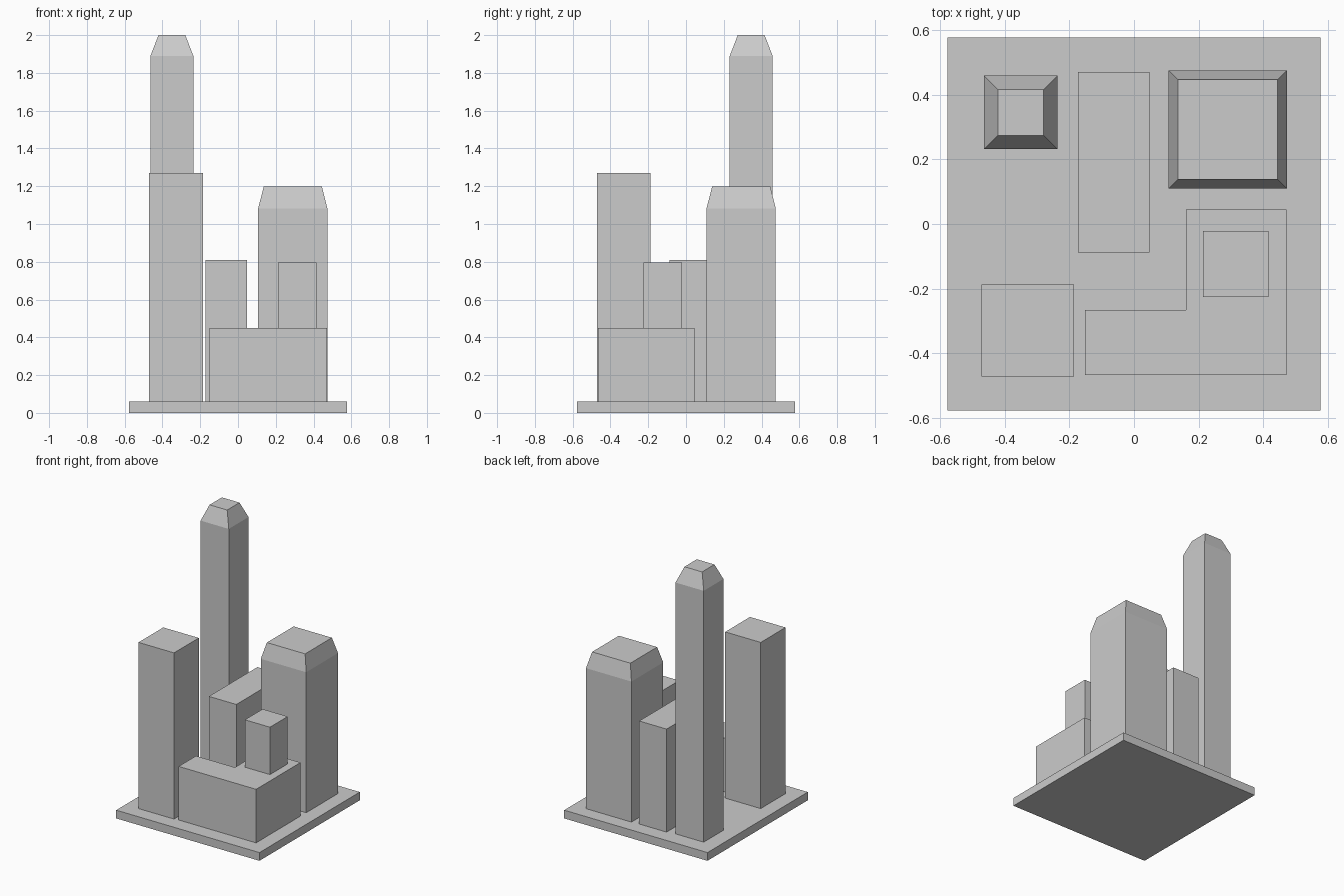
import bpy
import bmesh

if "Cube" in bpy.data.objects:
    bpy.data.objects.remove(bpy.data.objects["Cube"])

BASE_TOP = 0.06


def prism(name, outline, z0, z1):
    """Extrude a counter-clockwise footprint from z0 to z1."""
    bm = bmesh.new()
    face = bm.faces.new([bm.verts.new((x, y, z0)) for x, y in outline])
    ext = bmesh.ops.extrude_face_region(bm, geom=[face], use_keep_orig=True)
    top = [v for v in ext["geom"] if isinstance(v, bmesh.types.BMVert)]
    for v in top:
        v.co.z = z1
    bmesh.ops.recalc_face_normals(bm, faces=bm.faces)
    return finish(name, bm)


def finish(name, bm):
    mesh = bpy.data.meshes.new(name)
    bm.to_mesh(mesh)
    bm.free()
    obj = bpy.data.objects.new(name, mesh)
    bpy.context.collection.objects.link(obj)
    return obj


def rect(x0, x1, y0, y1):
    return [(x0, y0), (x1, y0), (x1, y1), (x0, y1)]


def crowned_tower(name, cx, cy, width, top_width, shoulder, height):
    """Square tower with a tapered crown."""
    bm = bmesh.new()
    rings = []
    for w, z in ((width, BASE_TOP), (width, shoulder), (top_width, height)):
        h = w / 2
        rings.append([bm.verts.new((x, y, z))
                      for x, y in rect(cx - h, cx + h, cy - h, cy + h)])
    bm.faces.new(rings[0][::-1])
    bm.faces.new(rings[-1])
    for a, b in zip(rings, rings[1:]):
        for i in range(4):
            j = (i + 1) % 4
            bm.faces.new((a[i], a[j], b[j], b[i]))
    return finish(name, bm)


# Ground plate
prism("base_plate", rect(-0.577, 0.577, -0.577, 0.577), 0, BASE_TOP)

# Towers with tapered crowns
crowned_tower("tall_tower", -0.35, 0.345, 0.227, 0.142, 1.89, 2.0)
crowned_tower("wide_tower", 0.29, 0.292, 0.366, 0.308, 1.083, 1.198)

# Plain blocks
prism("corner_block", rect(-0.471, -0.185, -0.472, -0.187), BASE_TOP, 1.27)
prism("slab_block", rect(-0.173, 0.048, -0.088, 0.47), BASE_TOP, 0.81)

# L-shaped podium with a small block on its roof
prism("podium", [(-0.152, -0.466), (0.472, -0.466), (0.472, 0.045),
                 (0.161, 0.045), (0.161, -0.266), (-0.152, -0.266)],
      BASE_TOP, 0.45)
prism("rooftop_block", rect(0.213, 0.415, -0.225, -0.021), 0.45, 0.795)
